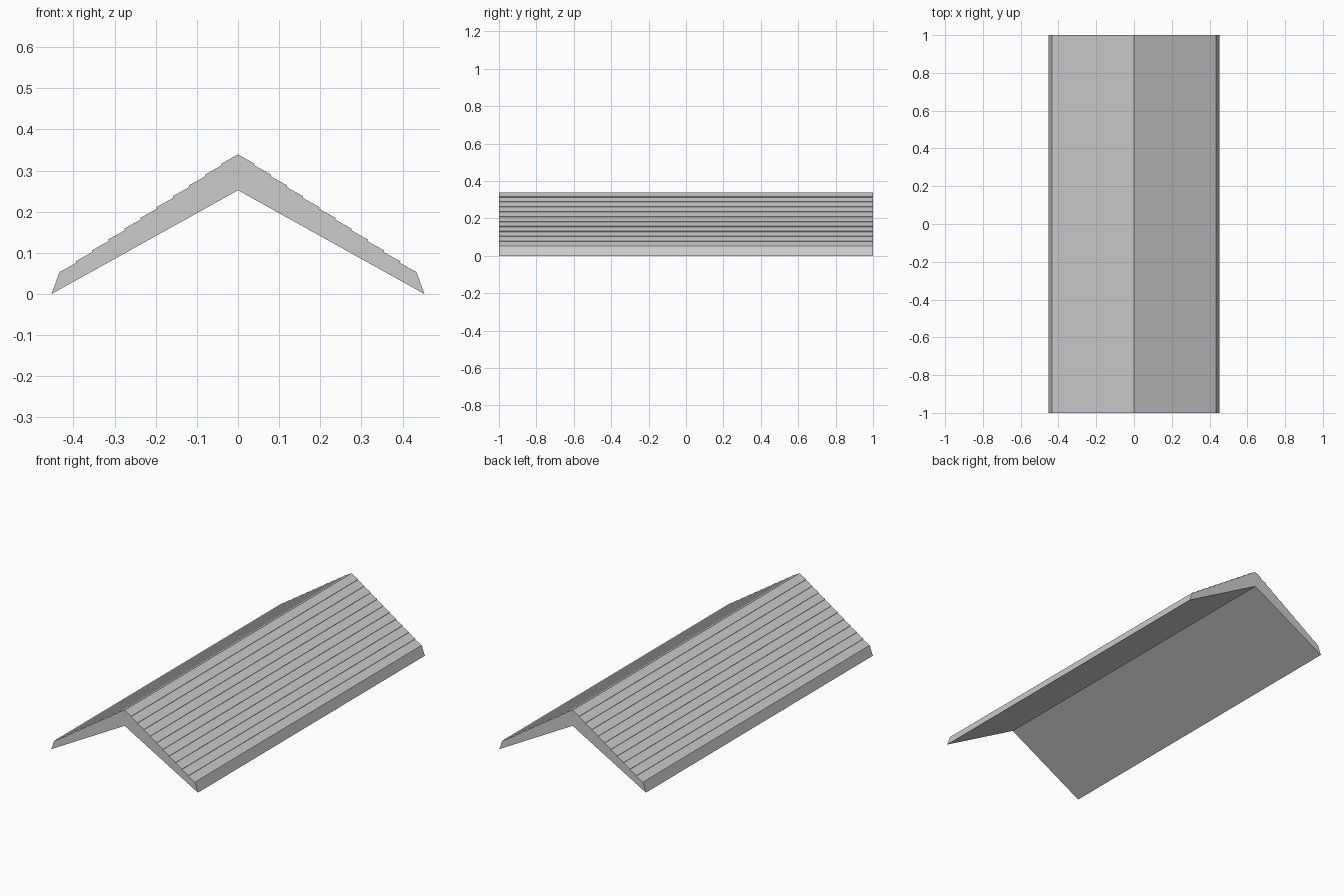
import bpy
import bmesh
from mathutils import Vector

cube = bpy.data.objects.get("Cube")
if cube:
    bpy.data.objects.remove(cube, do_unlink=True)

HALF_LENGTH = 1.0
COURSES = 11
RIDGE = Vector((0, 0.339))
INNER_RIDGE = Vector((0, 0.252))
EAVE_TIP = Vector((0.453, 0))

grey = bpy.data.materials.new("roof grey")
grey.use_nodes = True
colour = (0.6, 0.6, 0.6, 1)
grey.diffuse_color = colour
grey.node_tree.nodes["Principled BSDF"].inputs["Base Color"].default_value = colour

# Stepped boards down one slope: each board runs parallel to the underside
down = (EAVE_TIP - INNER_RIDGE).normalized()
inward = Vector((down.y, -down.x))
board, step = down * 0.0471, inward * 0.0039
slope = []
point = RIDGE.copy()
for i in range(COURSES):
    point = point + board
    slope.append(point)
    if i < COURSES - 1:
        point = point + step
        slope.append(point)
slope.append(EAVE_TIP)

# Closed cross-section, mirrored about the ridge
mirrored = [Vector((-p.x, p.y)) for p in reversed(slope)]
section = [RIDGE] + slope + [INNER_RIDGE] + mirrored

# Extrude the section along the ridge
bm = bmesh.new()
gable = bm.faces.new([bm.verts.new((p.x, -HALF_LENGTH, p.y)) for p in section])
ext = bmesh.ops.extrude_face_region(bm, geom=[gable], use_keep_orig=True)
verts = [g for g in ext["geom"] if isinstance(g, bmesh.types.BMVert)]
bmesh.ops.translate(bm, verts=verts, vec=(0, 2 * HALF_LENGTH, 0))
bmesh.ops.recalc_face_normals(bm, faces=bm.faces)
mesh = bpy.data.meshes.new("gable_roof")
bm.to_mesh(mesh)
bm.free()
mesh.materials.append(grey)
roof = bpy.data.objects.new("gable_roof", mesh)
bpy.context.collection.objects.link(roof)
